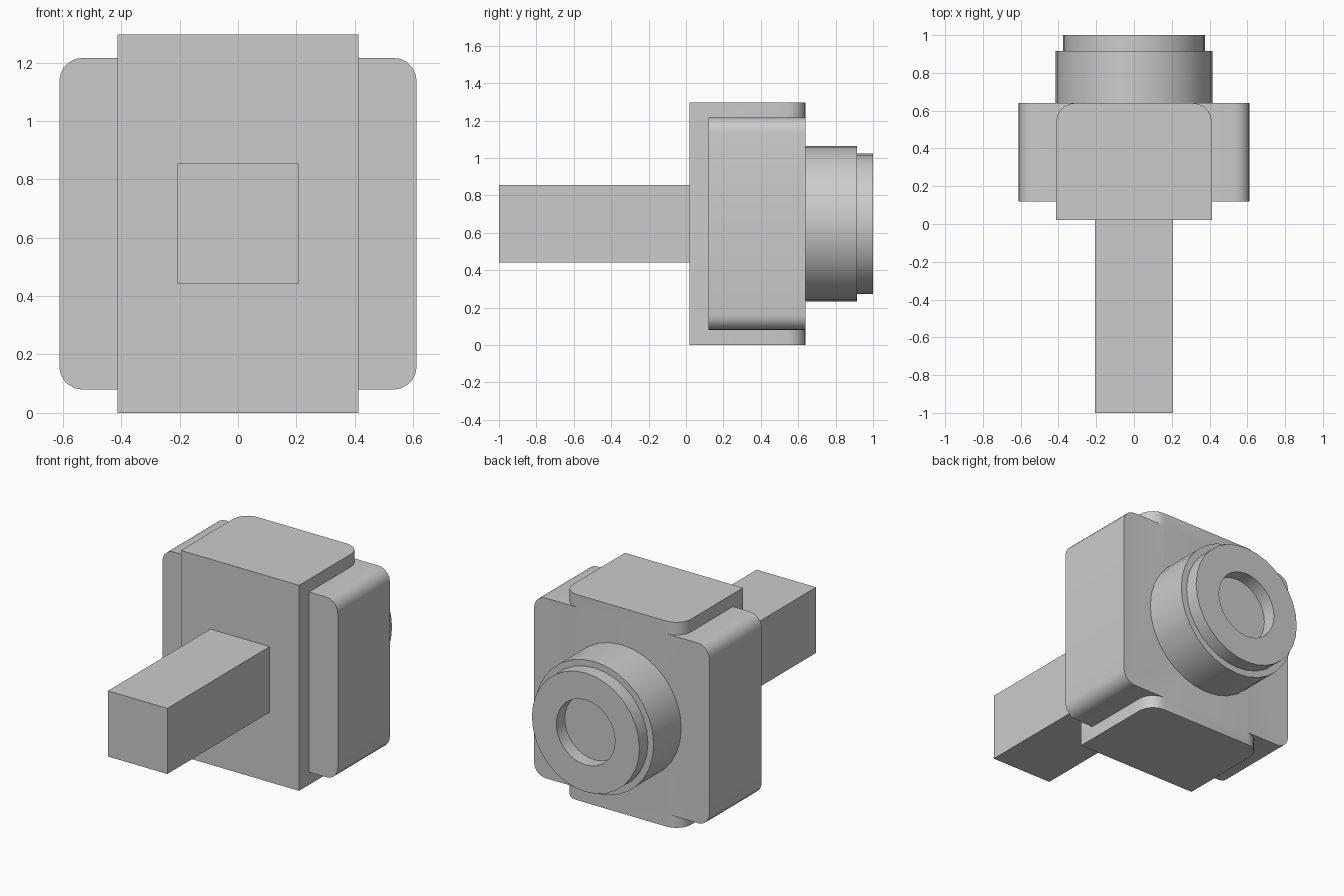
import bpy
import bmesh
import math
from mathutils import Matrix, Vector

cube = bpy.data.objects.get("Cube")
if cube:
    bpy.data.objects.remove(cube, do_unlink=True)

grey = bpy.data.materials.new("plain grey")
grey.use_nodes = True
colour = (0.6, 0.6, 0.6, 1)
grey.diffuse_color = colour
grey.node_tree.nodes["Principled BSDF"].inputs["Base Color"].default_value = colour

MID_Z = 0.648
BACK = 0.64


def finish(name, bm):
    bmesh.ops.recalc_face_normals(bm, faces=bm.faces)
    mesh = bpy.data.meshes.new(name)
    bm.to_mesh(mesh)
    bm.free()
    mesh.materials.append(grey)
    obj = bpy.data.objects.new(name, mesh)
    bpy.context.collection.objects.link(obj)
    return obj


def smooth(obj):
    bpy.ops.object.select_all(action="DESELECT")
    obj.select_set(True)
    bpy.context.view_layer.objects.active = obj
    bpy.ops.object.shade_smooth_by_angle(angle=math.radians(35))


def block(name, half_x, y0, y1, half_z, rounded=None, radius=0.1):
    """Box centred on x and MID_Z; rounded(edge direction, middle) picks bevelled edges."""
    bm = bmesh.new()
    size = Matrix.Diagonal((2 * half_x, y1 - y0, 2 * half_z, 1))
    place = Matrix.Translation((0, (y0 + y1) / 2, MID_Z))
    bmesh.ops.create_cube(bm, size=1, matrix=place @ size)
    if rounded:
        edges = []
        for e in bm.edges:
            a, b = e.verts
            if rounded((b.co - a.co).normalized(), (a.co + b.co) / 2):
                edges.append(e)
        bmesh.ops.bevel(bm, geom=edges, offset=radius, segments=5,
                        profile=0.5, affect="EDGES")
    return finish(name, bm)


# Square arm reaching forward
block("front_arm", 0.207, -1, 0.02, 0.207)

# Tall body, its upright back edges rounded
body = block("body", 0.412, 0.02, BACK, MID_Z,
             lambda d, mid: abs(d.z) > 0.9 and mid.y > 0.5, 0.1)

# Wide block behind, rounded along its depth, fused to the body
wings = block("side_wings", 0.612, 0.12, BACK, 0.568,
              lambda d, mid: abs(d.y) > 0.9, 0.08)
fuse = body.modifiers.new("fuse wings", "BOOLEAN")
fuse.operation = "UNION"
fuse.solver = "EXACT"
fuse.object = wings
bpy.context.view_layer.update()
fused = bpy.data.meshes.new_from_object(
    body.evaluated_get(bpy.context.evaluated_depsgraph_get()))
body.modifiers.clear()
body.data = fused
bpy.data.objects.remove(wings, do_unlink=True)
smooth(body)

# Stepped round barrel with a recessed end, spun about the y axis
profile = [(0, 0.62), (0.415, 0.62), (0.415, 0.915), (0.375, 0.915),
           (0.375, 1), (0.205, 1), (0.205, 0.915), (0, 0.915)]
bm = bmesh.new()
verts = [bm.verts.new((r, y, MID_Z)) for r, y in profile]
edges = [bm.edges.new(pair) for pair in zip(verts, verts[1:])]
bmesh.ops.spin(bm, geom=verts + edges, cent=Vector((0, 0, MID_Z)), axis=(0, 1, 0),
               angle=math.tau, steps=32, use_merge=True)
bmesh.ops.remove_doubles(bm, verts=bm.verts, dist=0.0001)
smooth(finish("barrel", bm))
